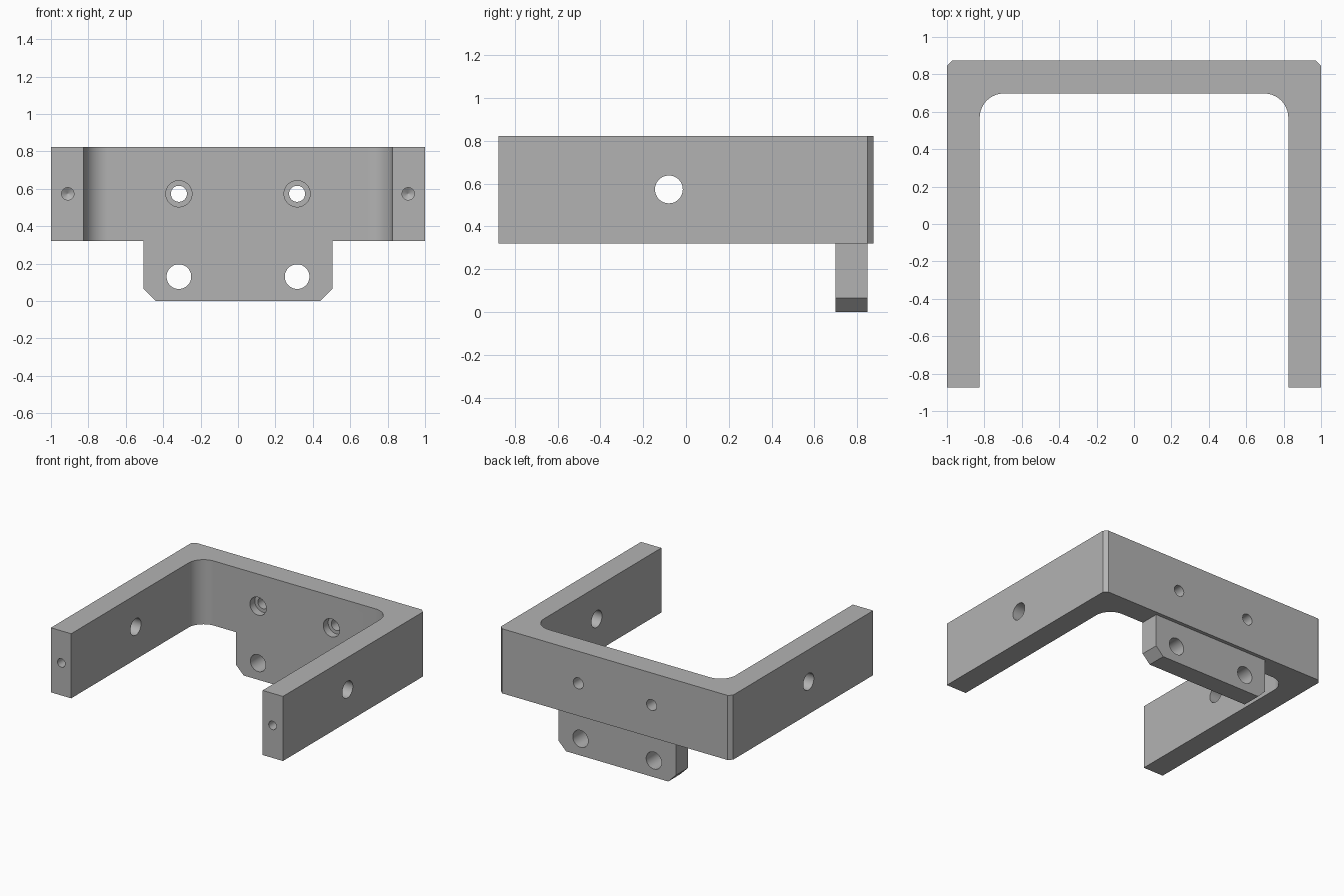
import bpy, bmesh, math
from mathutils import Vector

if "Cube" in bpy.data.objects:
    bpy.data.objects.remove(bpy.data.objects["Cube"], do_unlink=True)

GREY = (0.45, 0.45, 0.45, 1.0)
metal = bpy.data.materials.new("plain_grey")
metal.use_nodes = True
metal.diffuse_color = GREY
metal.node_tree.nodes["Principled BSDF"].inputs["Base Color"].default_value = GREY


def add_object(name, bm):
    bmesh.ops.recalc_face_normals(bm, faces=bm.faces)
    mesh = bpy.data.meshes.new(name)
    bm.to_mesh(mesh)
    bm.free()
    mesh.materials.append(metal)
    obj = bpy.data.objects.new(name, mesh)
    bpy.context.collection.objects.link(obj)
    return obj


def extrude_profile(name, points, direction):
    """Extrude a closed outline of 3D points along a vector."""
    bm = bmesh.new()
    face = bm.faces.new([bm.verts.new(p) for p in points])
    result = bmesh.ops.extrude_face_region(bm, geom=[face], use_keep_orig=True)
    verts = [g for g in result["geom"] if isinstance(g, bmesh.types.BMVert)]
    bmesh.ops.translate(bm, verts=verts, vec=direction)
    return add_object(name, bm)


def drill(target, origin, axis, steps, sides=48):
    """Cut a round stepped hole; steps are (distance, radius) along the axis."""
    turn = Vector((0, 0, 1)).rotation_difference(Vector(axis))
    angles = [math.tau * i / sides for i in range(sides)]
    bm = bmesh.new()
    rings = []
    for d, r in steps:
        rings.append([bm.verts.new(Vector(origin) + turn @ Vector(
            (r * math.cos(a), r * math.sin(a), d))) for a in angles])
    for low, high in zip(rings, rings[1:]):
        for i in range(sides):
            j = (i + 1) % sides
            bm.faces.new((low[i], low[j], high[j], high[i]))
    bm.faces.new(rings[0])
    bm.faces.new(rings[-1])
    cutter = add_object("drill_cutter", bm)
    cutter.hide_render = True
    mod = target.modifiers.new("hole", "BOOLEAN")
    mod.operation, mod.solver, mod.object = "DIFFERENCE", "EXACT", cutter
    bpy.context.view_layer.objects.active = target
    bpy.ops.object.modifier_apply(modifier=mod.name)
    bpy.data.objects.remove(cutter, do_unlink=True)


# Main dimensions
FRONT, BACK, WALL = -0.875, 0.875, 0.698
INNER, BOTTOM, TOP = 0.825, 0.32, 0.823
FILLET, CHAMFER = 0.13, 0.028
HOLE_Z, HOLE_X = 0.573, 0.316

# U-shaped frame: right half of the outline, then its mirror image
half = [(1 - CHAMFER, BACK), (1, BACK - CHAMFER), (1, FRONT), (INNER, FRONT)]
for i in range(17):
    a = math.pi / 2 * i / 16
    half.append((INNER - FILLET + FILLET * math.cos(a),
                 WALL - FILLET + FILLET * math.sin(a)))
outline = half + [(-x, y) for x, y in reversed(half)]
frame = extrude_profile("u_frame", [(x, y, BOTTOM) for x, y in outline],
                        (0, 0, TOP - BOTTOM))

# Mounting tab below the back wall, with clipped lower corners
tab_half = [(0.505, BOTTOM), (0.505, 0.065), (0.44, 0)]
tab_outline = tab_half + [(-x, z) for x, z in reversed(tab_half)]
tab = extrude_profile("mounting_tab", [(x, WALL, z) for x, z in tab_outline],
                      (0, BACK - CHAMFER - WALL, 0))

# Cross hole through both arms
drill(frame, (-1.1, -0.08, HOLE_Z), (1, 0, 0), [(0, 0.065), (2.2, 0.065)])

for side in (-1, 1):
    # Counterbored holes in the back wall
    drill(frame, (side * HOLE_X, WALL, HOLE_Z), (0, 1, 0),
          [(-0.05, 0.07), (0.06, 0.07), (0.06, 0.043), (0.3, 0.043)])
    # Blind holes with a pointed bottom in the arm ends
    drill(frame, (side * 0.91, FRONT, HOLE_Z), (0, 1, 0),
          [(-0.05, 0.033), (0.25, 0.033), (0.27, 0.001)], 32)
    # Plain holes in the tab
    drill(tab, (side * HOLE_X, WALL, 0.13), (0, 1, 0),
          [(-0.05, 0.066), (0.3, 0.066)])

# Smooth the round surfaces, keep flat faces flat
for obj in (frame, tab):
    bpy.ops.object.select_all(action="DESELECT")
    obj.select_set(True)
    bpy.context.view_layer.objects.active = obj
    bpy.ops.object.shade_smooth_by_angle(angle=math.radians(25))
    weighted = obj.modifiers.new("flat_normals", "WEIGHTED_NORMAL")
    weighted.keep_sharp = True
